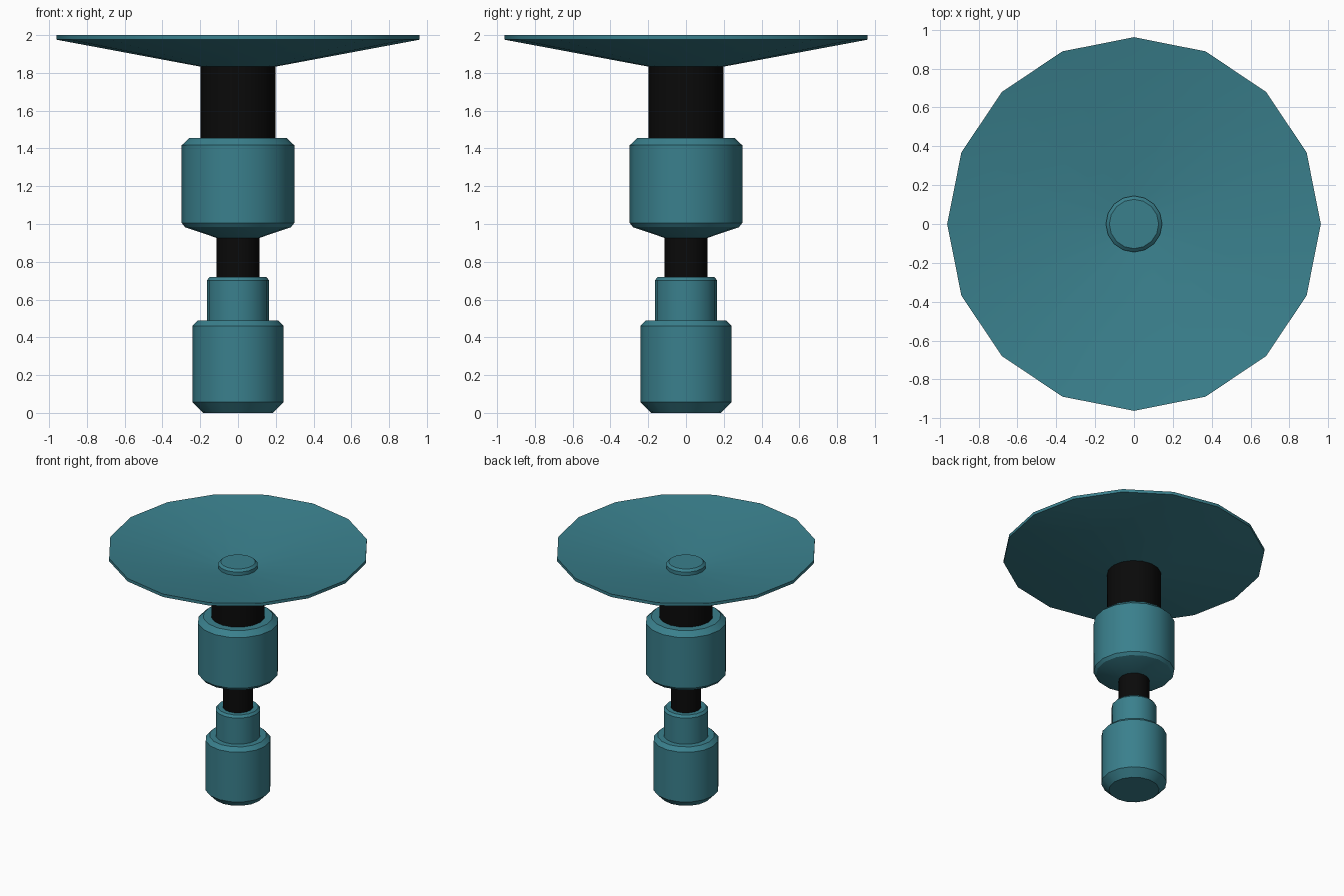
import bpy, bmesh, math

if "Cube" in bpy.data.objects:
    bpy.data.objects.remove(bpy.data.objects["Cube"])

SIDES = 16


def material(name, rgb):
    m = bpy.data.materials.new(name)
    m.diffuse_color = (*rgb, 1)
    m.use_nodes = True
    m.node_tree.nodes["Principled BSDF"].inputs["Base Color"].default_value = m.diffuse_color
    return m


teal = material("teal", (0.042, 0.215, 0.265))
black = material("black", (0.003, 0.003, 0.003))


def lathe(name, profile, mat, closed=False):
    """Spin (radius, z) points, listed bottom to top, around z."""
    bm = bmesh.new()
    rings = []
    for r, z in profile:
        rings.append([bm.verts.new((r * math.cos(2 * math.pi * i / SIDES),
                                    r * math.sin(2 * math.pi * i / SIDES), z))
                      for i in range(SIDES)])
    pairs = list(zip(rings, rings[1:]))
    if closed:
        pairs.append((rings[-1], rings[0]))
    for a, b in pairs:
        for i in range(SIDES):
            j = (i + 1) % SIDES
            bm.faces.new((a[i], a[j], b[j], b[i]))
    if not closed:
        bm.faces.new(rings[0][::-1])
        bm.faces.new(rings[-1])
    bmesh.ops.recalc_face_normals(bm, faces=bm.faces)
    mesh = bpy.data.meshes.new(name)
    bm.to_mesh(mesh)
    bm.free()
    mesh.materials.append(mat)
    ob = bpy.data.objects.new(name, mesh)
    bpy.context.collection.objects.link(ob)
    bpy.ops.object.select_all(action='DESELECT')
    ob.select_set(True)
    bpy.context.view_layer.objects.active = ob
    bpy.ops.object.shade_smooth_by_angle(angle=math.radians(30))
    return ob


# Bottom weight with bevelled ends
lathe("base_barrel", [(0.185, 0), (0.241, 0.057), (0.241, 0.46), (0.211, 0.49)], teal)

# Narrow collar above it
lathe("base_collar", [(0.165, 0.485), (0.165, 0.702), (0.149, 0.72)], teal)

# Thin black shaft
lathe("lower_shaft", [(0.113, 0.715), (0.113, 0.935)], black)

# Main body with tapered underside
lathe("main_body", [(0.115, 0.927), (0.28, 0.983), (0.298, 1.005),
                    (0.298, 1.417), (0.257, 1.455)], teal)

# Thick black neck
lathe("upper_neck", [(0.198, 1.45), (0.198, 1.838)], black)

# Shallow dish: outer skin, rim, inner skin
lathe("dish", [(0.05, 1.833), (0.198, 1.833), (0.962, 1.976), (0.962, 2.0),
               (0.145, 1.85), (0.05, 1.85)], teal, closed=True)

# Bevelled button in the middle of the dish
lathe("dish_button", [(0.145, 1.84), (0.145, 1.878), (0.127, 1.895)], teal)
